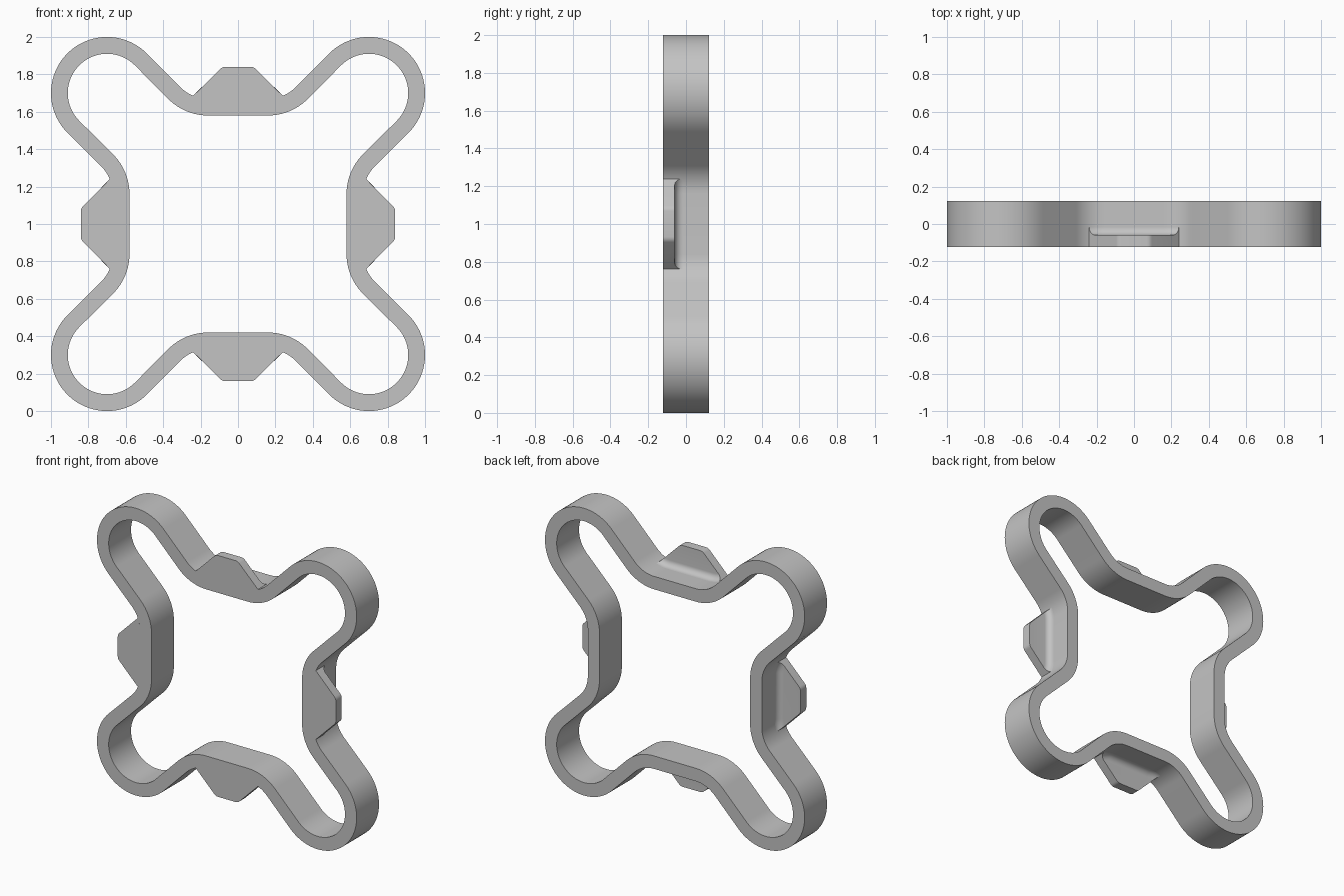
import bpy
import bmesh
from math import sin, cos, asin, sqrt, pi, radians

cube = bpy.data.objects.get("Cube")
if cube:
    bpy.data.objects.remove(cube, do_unlink=True)

DEPTH = 0.123          # half depth of the frame
WALL = 0.09            # wall thickness
LOBE, LOBE_R = 0.70, 0.30              # corner lobe centre and outer radius
BEND_X, BEND_Z, BEND_R = 0.16, 0.88, 0.21   # inward bend centre, outer radius
TAB_BACK, FILLET = -0.06, 0.042        # tab rear plane and root fillet
TAB_SUM, TIP_R = 0.925, 0.04           # 45 degree tab edge, tip rounding
TIP_X, TIP_Z = 0.068, 0.80             # tip rounding centre

grey = bpy.data.materials.new("light grey")
grey.use_nodes = True
grey.diffuse_color = (0.55, 0.55, 0.55, 1)
grey.node_tree.nodes["Principled BSDF"].inputs["Base Color"].default_value = (0.55, 0.55, 0.55, 1)


def arc(cx, cz, r, start, end, steps):
    """Points on an arc, angles in radians."""
    angles = [start + (end - start) * i / steps for i in range(steps + 1)]
    return [(cx + r * cos(a), cz + r * sin(a)) for a in angles]


def turn(p, quarter):
    """Rotate a point clockwise by quarter turns."""
    x, z = p
    for _ in range(quarter):
        x, z = z, -x
    return x, z


def finish(name, bm):
    bmesh.ops.recalc_face_normals(bm, faces=bm.faces)
    mesh = bpy.data.meshes.new(name)
    bm.to_mesh(mesh)
    bm.free()
    mesh.materials.append(grey)
    obj = bpy.data.objects.new(name, mesh)
    bpy.context.collection.objects.link(obj)
    bpy.ops.object.select_all(action="DESELECT")
    obj.select_set(True)
    bpy.context.view_layer.objects.active = obj
    bpy.ops.object.shade_smooth_by_angle(angle=radians(30))


def outline(inset):
    """Closed four-lobed outline, moved inwards by inset."""
    bend = arc(BEND_X, BEND_Z, BEND_R + inset, -pi / 2, -pi / 4, 12)
    lobe = arc(LOBE, LOBE, LOBE_R - inset, 3 * pi / 4, -pi / 4, 40)
    quarter = bend + lobe + [(z, x) for x, z in reversed(bend)]
    return [turn(p, q) for q in range(4) for p in quarter]


def add_row(bm, points, y):
    return [bm.verts.new((x, y, z + 1)) for x, z in points]


# Frame: a band swept around the outline
bm = bmesh.new()
loops = [add_row(bm, outline(inset), y) for inset, y in
         ((0, -DEPTH), (0, DEPTH), (WALL, DEPTH), (WALL, -DEPTH))]
count = len(loops[0])
for a, b in zip(loops, loops[1:] + loops[:1]):
    for i in range(count):
        j = (i + 1) % count
        bm.faces.new((a[i], a[j], b[j], b[i]))
finish("frame", bm)


def root_curve(gap):
    """Curve at a gap from the wall, cut off by the slanted tab edges."""
    r = BEND_R - gap
    end = pi / 4 + asin((TAB_SUM - BEND_X - BEND_Z) / (r * sqrt(2)))
    half = arc(BEND_X, BEND_Z, r, -pi / 2, -pi / 2 + end, 6)
    return [(-x, z) for x, z in reversed(half)] + half


def build_tab(name, quarter):
    bm = bmesh.new()

    def row(points, y):
        return add_row(bm, [turn(p, quarter) for p in points], y)

    half_tip = arc(TIP_X, TIP_Z, TIP_R, pi / 4, pi / 2, 4)
    tip = half_tip + [(-x, z) for x, z in reversed(half_tip)]
    tip_front, tip_back = row(tip, -DEPTH), row(tip, TAB_BACK)
    front = row(root_curve(0), -DEPTH)
    steps = 8
    fillet = []
    for k in range(steps + 1):
        a = pi / 2 * k / steps
        fillet.append(row(root_curve(FILLET * (1 - sin(a))),
                          TAB_BACK + FILLET * (1 - cos(a))))
    # front and rear plates
    bm.faces.new(front + tip_front)
    bm.faces.new(fillet[0] + tip_back)
    # fillet, root and outer edge strips
    strips = list(zip(fillet, fillet[1:])) + [(fillet[-1], front), (tip_front, tip_back)]
    for a, b in strips:
        for i in range(len(a) - 1):
            bm.faces.new((a[i], a[i + 1], b[i + 1], b[i]))
    # slanted sides
    for end, tip_end in ((-1, 0), (0, -1)):
        bm.faces.new([front[end]] + [f[end] for f in reversed(fillet)]
                     + [tip_back[tip_end], tip_front[tip_end]])
    finish(name, bm)


# One tab in each inward bend
for q, side in enumerate(("top", "left", "bottom", "right")):
    build_tab(side + "_tab", q)
